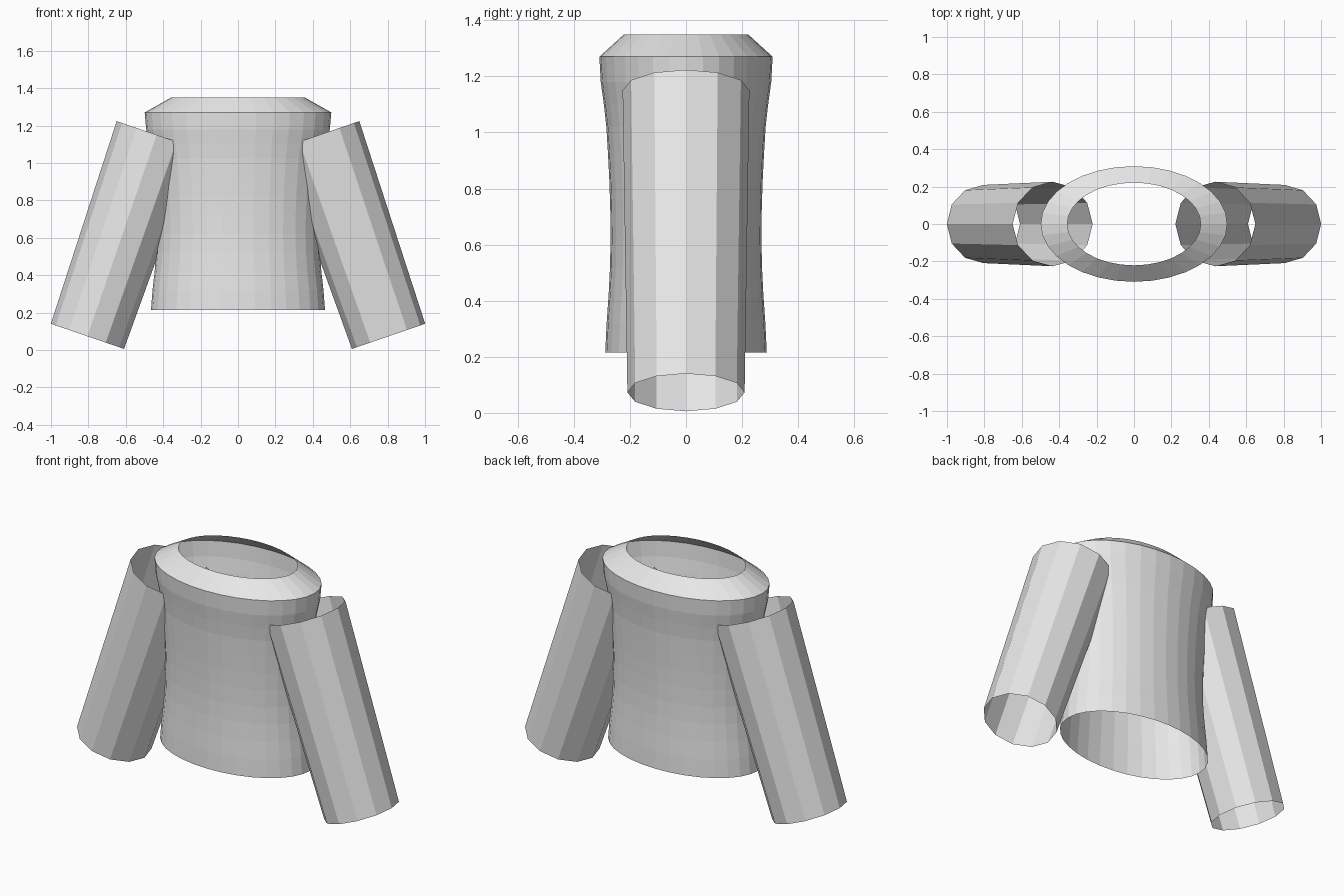
import bpy, bmesh
from math import cos, sin, tau
from mathutils import Vector

cube = bpy.data.objects.get("Cube")
if cube:
    bpy.data.objects.remove(cube, do_unlink=True)

# Plain cloth material
cloth = bpy.data.materials.new("light grey cloth")
cloth.use_nodes = True
colour = (0.8, 0.8, 0.8, 1)
cloth.diffuse_color = colour
cloth.node_tree.nodes["Principled BSDF"].inputs["Base Color"].default_value = colour


def open_tube(name, rings, sides):
    """Bridge rings given as (centre, x axis, y axis), leaving both ends open."""
    bm = bmesh.new()
    loops = [[bm.verts.new(c + u * cos(tau * i / sides) + v * sin(tau * i / sides))
              for i in range(sides)] for c, u, v in rings]
    for low, high in zip(loops, loops[1:]):
        for i in range(sides):
            j = (i + 1) % sides
            bm.faces.new((low[i], low[j], high[j], high[i]))
    mesh = bpy.data.meshes.new(name)
    bm.to_mesh(mesh)
    bm.free()
    mesh.materials.append(cloth)
    obj = bpy.data.objects.new(name, mesh)
    bpy.context.collection.objects.link(obj)
    return obj


# Torso: oval tube with a soft waist and a sloped shoulder collar (height, half depth)
profile = [(0.215, 0.288), (0.32, 0.283), (0.42, 0.276), (0.52, 0.271), (0.62, 0.269),
           (0.72, 0.27), (0.82, 0.273), (0.92, 0.278), (1.02, 0.284), (1.1, 0.293),
           (1.18, 0.304), (1.27, 0.309), (1.35, 0.221)]
WIDTH = 1.615
open_tube("torso", [(Vector((0, 0, z)), Vector((r * WIDTH, 0, 0)), Vector((0, r, 0)))
                    for z, r in profile], 32)

# Sleeves: straight, slightly tapered open tubes, mirrored
for side, label in ((1, "left"), (-1, "right")):
    cuff = Vector((side * 0.805, 0, 0.073))
    shoulder = Vector((side * 0.435, 0, 1.15))
    depth = Vector((0, side, 0))
    across = depth.cross(shoulder - cuff).normalized()
    open_tube(label + "_sleeve", [(cuff, across * 0.207, depth * 0.209),
                                  (shoulder, across * 0.226, depth * 0.226)], 12)
